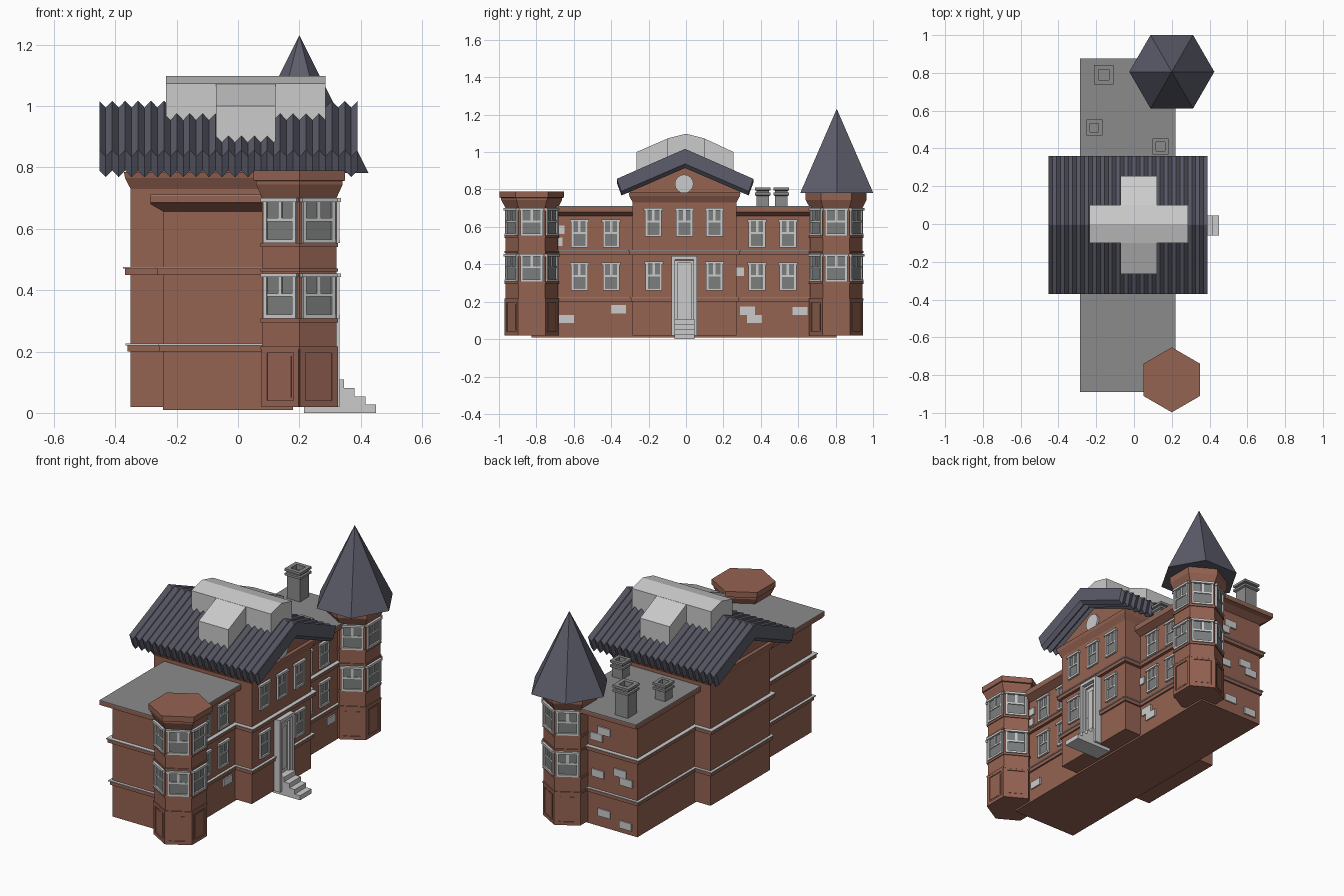
import bpy, bmesh
from math import sin, cos, pi, radians
from mathutils import Matrix, Vector

if "Cube" in bpy.data.objects:
    bpy.data.objects.remove(bpy.data.objects["Cube"])

parts = {}
COLOURS = {"brick": (0.30, 0.125, 0.085, 1), "slate": (0.11, 0.11, 0.15, 1),
           "lead": (0.26, 0.26, 0.26, 1), "glass": (0.2, 0.21, 0.21, 1)}
MATS = {}
for key, col in COLOURS.items():
    MATS[key] = bpy.data.materials.new(key)
    MATS[key].diffuse_color = col


def loft(part, sections, mat=None, M=Matrix()):
    """Skin equal-length closed rings of points and cap both ends."""
    bm = parts.setdefault((part, mat), bmesh.new())
    rings = [[bm.verts.new(M @ Vector(p)) for p in s] for s in sections]
    for a, b in zip(rings, rings[1:]):
        for i in range(len(a)):
            j = (i + 1) % len(a)
            bm.faces.new((a[i], a[j], b[j], b[i]))
    bm.faces.new(rings[0][::-1])
    bm.faces.new(rings[-1])


def rect(x0, x1, y0, y1, z, g=0):
    return [(x0 - g, y0 - g, z), (x1 + g, y0 - g, z), (x1 + g, y1 + g, z), (x0 - g, y1 + g, z)]


def box(part, x0, x1, y0, y1, z0, z1, mat=None, M=Matrix()):
    loft(part, [rect(x0, x1, y0, y1, z0), rect(x0, x1, y0, y1, z1)], mat, M)


def ngon(cx, cy, r, z, n=6, start=pi / 6):
    return [(cx + r * cos(start + 2 * pi * i / n), cy + r * sin(start + 2 * pi * i / n), z) for i in range(n)]


def facing(x, y, deg=0):
    """Local frame on a wall: local x points outward, local y runs along the wall."""
    return Matrix.Translation((x, y, 0)) @ Matrix.Rotation(radians(deg), 4, 'Z')


def window(M, w, z0, z1):
    h, t = w / 2, 0.013
    mid = z0 + 0.52 * (z1 - z0)
    box("window_glass", -0.01, 0.003, -h, h, z0, z1, "glass", M)
    for s in (-1, 1):
        a, b = sorted((s * h, s * (h - t)))
        box("window_frames", -0.01, 0.011, a, b, z0, z1, None, M)
    box("window_frames", -0.01, 0.012, -h, h, z0, z0 + 0.012, None, M)
    box("window_frames", -0.01, 0.016, -h - 0.006, h + 0.006, z1 - 0.013, z1, None, M)
    box("window_frames", -0.01, 0.008, -h, h, mid - 0.005, mid + 0.005, None, M)
    box("window_frames", -0.01, 0.008, -0.007, 0.007, mid, z1, None, M)


# wing and centre block walls
WING = (-0.245, 0.18, -0.825, 0.805)
CORE = (-0.35, 0.29, -0.285, 0.27)
loft("wing_walls", [rect(*WING, 0.01), rect(*WING, 0.657), rect(*WING, 0.68, 0.04),
                    rect(-0.285, 0.22, -0.89, 0.875, 0.685), rect(-0.285, 0.22, -0.89, 0.875, 0.706)], "brick")
box("flat_roof", -0.285, 0.22, -0.89, 0.875, 0.706, 0.712, "lead")
loft("centre_walls", [rect(*CORE, 0.02), rect(*CORE, 0.73), rect(*CORE, 0.765, 0.018),
                      rect(*CORE, 0.785, 0.022)], "brick")
gable = [(-0.30, 0.78), (0.29, 0.78), (0.29, 0.81), (-0.005, 0.94), (-0.30, 0.81)]
loft("gable_wall", [[(x, y, z) for y, z in gable] for x in (-0.35, 0.29)], "brick")

# string courses around the walls
for blk in (WING, CORE):
    for z, g in ((0.20, 0.010), (0.45, 0.018)):
        for z0, z1, e, m in ((z, z + 0.02, g, "brick"), (z + 0.02, z + 0.026, g + 0.006, None)):
            loft("string_courses", [rect(*blk, z0, e), rect(*blk, z1, e)], m)

# ridged gable roof
prof = [(-0.37, 0.857), (-0.005, 1.017), (0.36, 0.857), (0.335, 0.79), (-0.005, 0.937), (-0.345, 0.79)]
N = 40
loft("gable_roof", [[(-0.452 + 0.842 * i / N, y, z - 0.022 * (i % 2)) for y, z in prof]
                    for i in range(N + 1)], "slate")

# cross-shaped rooftop light
bar = [(-0.1, 0.93), (0.1, 0.93), (0.1, 1.073), (0, 1.098), (-0.1, 1.073)]
loft("roof_light_long", [[(x, y, z) for y, z in bar] for x in (-0.235, 0.285)])
bar = [(-0.265, 0.88), (0.255, 0.88), (0.255, 1.0), (0.1, 1.072), (0, 1.097), (-0.1, 1.072), (-0.265, 1.0)]
loft("roof_light_cross", [[(x, y, z) for y, z in bar] for x in (-0.072, 0.122)])

# corner towers
TX, APO = 0.20, 0.12
for ty, side in ((-0.825, -1), (0.803, 1)):
    rings = ((0.14, 0.02), (0.14, 0.70), (0.145, 0.71), (0.163, 0.745), (0.163, 0.755),
             (0.172, 0.757), (0.172, 0.79))
    if side > 0:
        rings = rings[:5] + ((0.163, 0.785),)
    loft("tower_walls", [ngon(TX, ty, r, z) for r, z in rings], "brick")
    for z0, z1 in ((0.207, 0.217), (0.295, 0.308), (0.46, 0.47), (0.54, 0.553)):
        loft("tower_bands", [ngon(TX, ty, 0.146, z) for z in (z0, z1)], "brick")
    for deg in (0, 60 * side, 120 * side, -60 * side):
        a = radians(deg)
        M = facing(TX + APO * cos(a), ty + APO * sin(a), deg)
        for z in (0.308, 0.553):
            window(M, 0.122, z, z + 0.147)
        # raised panel frame at the base
        for y0, y1, z0, z1 in ((-0.07, -0.05, 0.02, 0.207), (0.05, 0.07, 0.02, 0.207),
                               (-0.05, 0.05, 0.02, 0.04), (-0.05, 0.05, 0.195, 0.207)):
            box("tower_panels", -0.01, 0.006, y0, y1, z0, z1, "brick", M)
        box("tower_panels", -0.01, 0.003, -0.04, 0.04, 0.05, 0.185, "brick", M)
loft("tower_spire", [ngon(TX, 0.806, r, z, start=0) for r, z in ((0.225, 0.782), (0.0005, 1.23))], "slate")

# facade windows
for y in (-0.175, -0.008, 0.152):
    window(facing(0.29, y), 0.09, 0.55, 0.70)
for y in (-0.172, 0.152):
    window(facing(0.29, y), 0.09, 0.26, 0.415)
for y in (-0.57, -0.40, 0.38, 0.545):
    window(facing(0.18, y), 0.09, 0.26, 0.41)
    window(facing(0.18, y), 0.09, 0.49, 0.64)
loft("round_window", [[(x, -0.01 + 0.05 * cos(k * pi / 8), 0.83 + 0.05 * sin(k * pi / 8))
                       for k in range(16)] for x in (0.28, 0.302)])

# door with stepped surround
for x, h, top, t in ((0.33, 0.068, 0.445, 0.018), (0.318, 0.05, 0.42, 0.014)):
    for s in (-1, 1):
        a, b = sorted((s * h, s * (h - t)))
        box("door_surround", 0.28, x, a - 0.01, b - 0.01, 0.02, top)
    box("door_surround", 0.28, x, -h - 0.01, h - 0.01, top - t, top)
box("door", 0.28, 0.305, -0.046, 0.026, 0.02, 0.41)
box("door", 0.30, 0.311, -0.03, 0.01, 0.13, 0.38)

# front steps
for i in range(4):
    box("front_steps", 0.215, 0.45 - 0.035 * i, -0.062, 0.045, 0.027 * i, 0.027 * (i + 1))

# exposed stone blocks on the facade and the far end wall
for y, z in ((-0.64, 0.107), (-0.36, 0.16), (0.27, 0.36), (0.33, 0.152), (0.365, 0.108),
             (0.61, 0.15), (-0.69, 0.585), (-0.70, 0.52)):
    box("stone_blocks", 0.17, 0.188, y - 0.04, y + 0.04, z - 0.022, z + 0.022)
for x, z in ((-0.17, 0.06), (-0.03, 0.095), (-0.135, 0.36), (-0.175, 0.315), (0.01, 0.32),
             (-0.03, 0.58), (0.02, 0.535)):
    box("stone_blocks", x - 0.04, x + 0.04, 0.79, 0.813, z - 0.022, z + 0.022)

# chimneys: shaft, two caps and a hollow pot
for cx, cy, w, top in ((-0.16, 0.79, 0.052, 0.89), (-0.21, 0.51, 0.042, 0.81), (0.14, 0.41, 0.042, 0.81)):
    sec = ((0.8, 0.70), (0.8, top - 0.045), (1, top - 0.04), (1, top - 0.027), (0.8, top - 0.025),
           (0.8, top - 0.017), (1, top - 0.014), (1, top), (0.55, top), (0.55, top - 0.03))
    loft("chimneys", [rect(cx, cx, cy, cy, z, w * k) for k, z in sec], "lead")

# turn every collected mesh into an object
for (name, mat), bm in parts.items():
    bmesh.ops.recalc_face_normals(bm, faces=bm.faces)
    me = bpy.data.meshes.new(name)
    bm.to_mesh(me)
    bm.free()
    if mat:
        me.materials.append(MATS[mat])
    bpy.context.collection.objects.link(bpy.data.objects.new(name, me))

for m in bpy.data.materials:
    if m.users and not m.is_grease_pencil:
        m.use_nodes = True
        m.node_tree.nodes["Principled BSDF"].inputs["Base Color"].default_value = m.diffuse_color
